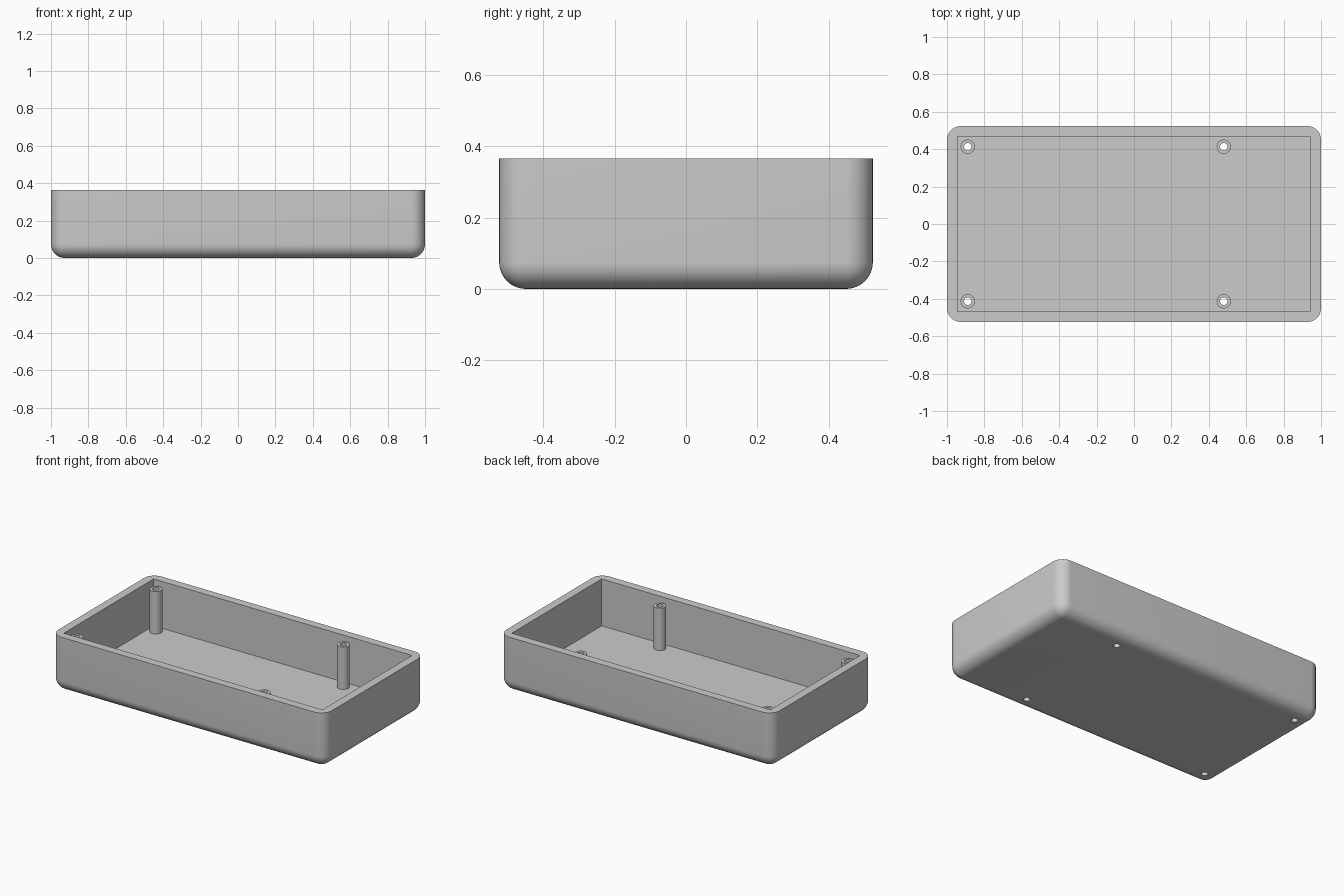
import bpy, bmesh, math
from mathutils import Vector

if "Cube" in bpy.data.objects:
    bpy.data.objects.remove(bpy.data.objects["Cube"])

LENGTH, WIDTH, HEIGHT = 2.0, 1.048, 0.365
WALL, FLOOR, RADIUS = 0.055, 0.055, 0.075
POST_TOP, POST_R, HOLE_R = 0.335, 0.038, 0.02
POSTS = [(x, y) for x in (-0.889, 0.48) for y in (-0.413, 0.413)]

grey = bpy.data.materials.new("plain_grey")
grey.use_nodes = True
grey.diffuse_color = (0.6, 0.6, 0.6, 1)
grey.node_tree.nodes["Principled BSDF"].inputs["Base Color"].default_value = (0.6, 0.6, 0.6, 1)


def make_object(name, bm):
    bmesh.ops.recalc_face_normals(bm, faces=bm.faces)
    mesh = bpy.data.meshes.new(name)
    bm.to_mesh(mesh)
    bm.free()
    mesh.materials.append(grey)
    obj = bpy.data.objects.new(name, mesh)
    bpy.context.collection.objects.link(obj)
    return obj


def select_only(obj):
    bpy.ops.object.select_all(action='DESELECT')
    obj.select_set(True)
    bpy.context.view_layer.objects.active = obj


def box(size, z_bottom):
    bm = bmesh.new()
    bmesh.ops.create_cube(bm, size=1)
    bmesh.ops.scale(bm, vec=size, verts=bm.verts)
    bmesh.ops.translate(bm, vec=(0, 0, z_bottom + size[2] / 2), verts=bm.verts)
    return bm


def cut(target, cutter):
    cutter.hide_render = True
    mod = target.modifiers.new("cut", 'BOOLEAN')
    mod.operation = 'DIFFERENCE'
    mod.solver = 'EXACT'
    mod.object = cutter
    select_only(target)
    bpy.ops.object.modifier_apply(modifier=mod.name)
    bpy.data.objects.remove(cutter)


# Tray shell: everything rounded except the open rim
bm = box((LENGTH, WIDTH, HEIGHT), 0)
edges = [e for e in bm.edges if min(v.co.z for v in e.verts) < HEIGHT / 2]
bmesh.ops.bevel(bm, geom=edges, offset=RADIUS, offset_type='OFFSET',
                segments=10, profile=0.5, affect='EDGES', clamp_overlap=False)
shell = make_object("tray_shell", bm)

# Square-cornered cavity
cut(shell, make_object("cavity_cutter",
                       box((LENGTH - 2 * WALL, WIDTH - 2 * WALL, HEIGHT), FLOOR)))

# Screw holes through the floor
bm = bmesh.new()
for x, y in POSTS:
    hole = bmesh.ops.create_cone(bm, cap_ends=True, segments=32, radius1=HOLE_R,
                                 radius2=HOLE_R, depth=0.4)
    bmesh.ops.translate(bm, vec=(x, y, 0), verts=hole["verts"])
cut(shell, make_object("hole_cutter", bm))

# Hollow standoff posts: a rectangle spun about each post axis
posts = []
for i, (x, y) in enumerate(POSTS):
    bm = bmesh.new()
    profile = [(HOLE_R, FLOOR), (POST_R, FLOOR), (POST_R, POST_TOP), (HOLE_R, POST_TOP)]
    verts = [bm.verts.new((r, 0, z)) for r, z in profile]
    ring = [bm.edges.new((verts[k - 1], verts[k])) for k in range(4)]
    bmesh.ops.spin(bm, geom=verts + ring, axis=(0, 0, 1), cent=(0, 0, 0),
                   angle=math.tau, steps=32, use_merge=True)
    bmesh.ops.remove_doubles(bm, verts=bm.verts, dist=0.0001)
    bmesh.ops.translate(bm, vec=Vector((x, y, 0)), verts=bm.verts)
    side = "left" if x > 0 else "right"
    end = "front" if y < 0 else "back"
    posts.append(make_object(f"{end}_{side}_post", bm))

# Smooth the curves, keep the edges sharp
for obj in [shell] + posts:
    select_only(obj)
    bpy.ops.object.shade_smooth_by_angle(angle=math.radians(35))
